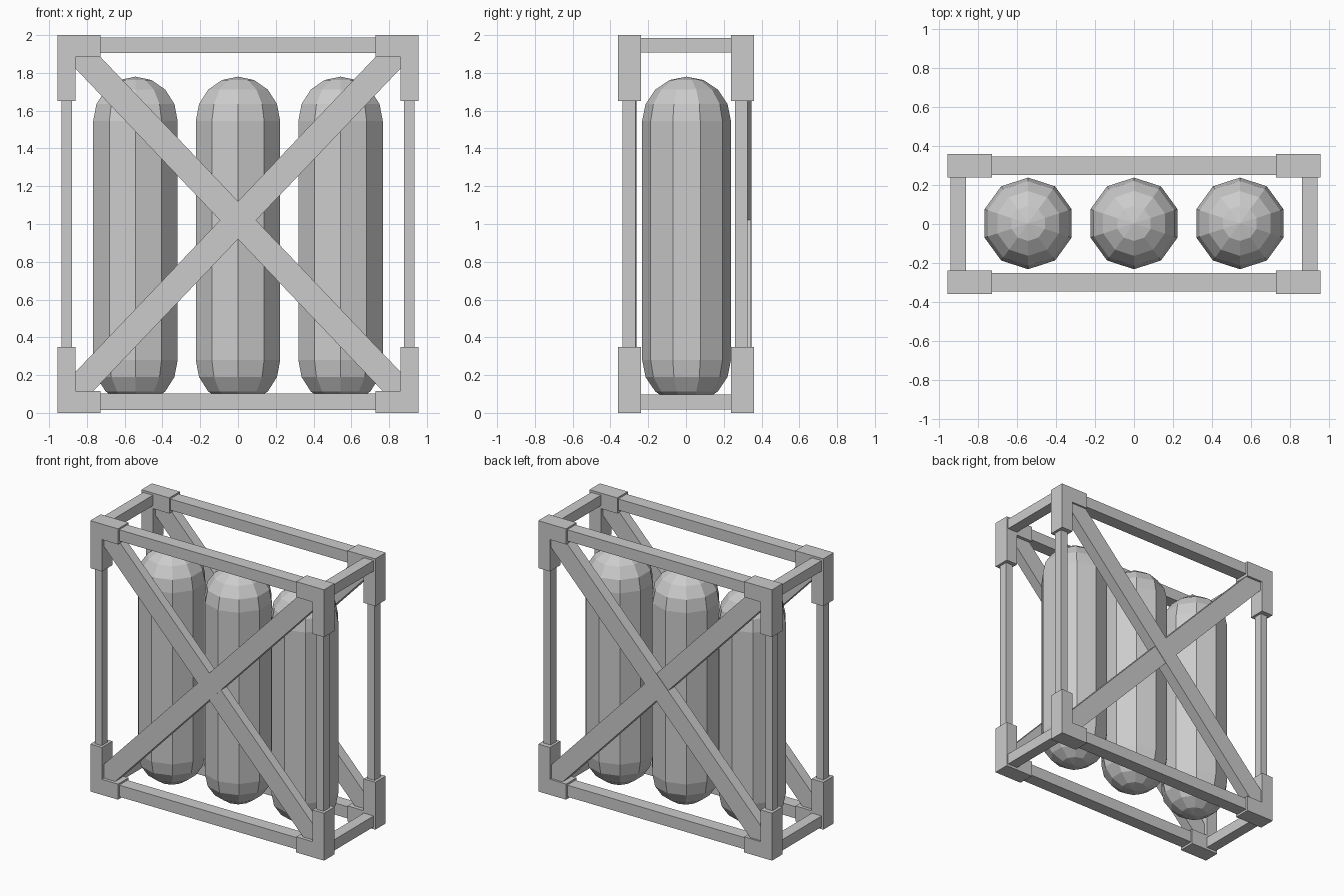
import bpy, bmesh, math
from mathutils import Matrix

cube = bpy.data.objects.get("Cube")
if cube:
    bpy.data.objects.remove(cube, do_unlink=True)

GREY = (0.6, 0.6, 0.6, 1)
metal = bpy.data.materials.new("grey_metal")
metal.use_nodes = True
metal.diffuse_color = GREY
metal.node_tree.nodes["Principled BSDF"].inputs["Base Color"].default_value = GREY


def finish(name, bm):
    bmesh.ops.recalc_face_normals(bm, faces=bm.faces)
    mesh = bpy.data.meshes.new(name)
    bm.to_mesh(mesh)
    bm.free()
    mesh.materials.append(metal)
    obj = bpy.data.objects.new(name, mesh)
    bpy.context.collection.objects.link(obj)
    return obj


def box(name, x, y, z):
    """Box from (min, max) ranges."""
    bm = bmesh.new()
    bmesh.ops.create_cube(bm, size=1)
    for v in bm.verts:
        for i, (a, b) in enumerate((x, y, z)):
            v.co[i] = a if v.co[i] < 0 else b
    return finish(name, bm)


def mirrored(lo, hi, sign):
    return tuple(sorted((lo * sign, hi * sign)))


def bracket(name, sx, sy, top):
    """L-shaped corner piece: short leg along x, long leg along z."""
    arm, leg = 0.115, 0.35
    profile = [(0.955, 0), (0.728, 0), (0.728, arm),
               (0.86, arm), (0.86, leg), (0.955, leg)]
    bm = bmesh.new()
    verts = [bm.verts.new((sx * x, sy * 0.36, 2 - z if top else z)) for x, z in profile]
    face = bm.faces.new(verts)
    out = bmesh.ops.extrude_face_region(bm, geom=[face])
    moved = [g for g in out["geom"] if isinstance(g, bmesh.types.BMVert)]
    bmesh.ops.translate(bm, verts=moved, vec=(0, -sy * 0.122, 0))
    return finish(name, bm)


def brace(name, direction, y):
    """Diagonal bar crossing one long side."""
    half_x, slope = 0.865, 1.05
    angle = math.atan(slope)
    bar = box(name, (-half_x / math.cos(angle), half_x / math.cos(angle)),
              y, (-0.069, 0.069))
    bar.data.transform(Matrix.Translation((0, 0, 1.02)) @
                       Matrix.Rotation(-direction * angle, 4, "Y"))
    return bar


def tank(name, x):
    """Ten-sided capsule: a sphere split at the equator and stretched."""
    bm = bmesh.new()
    bmesh.ops.create_uvsphere(bm, u_segments=10, v_segments=8, radius=0.235)
    equator = [e for e in bm.edges if all(abs(v.co.z) < 0.001 for v in e.verts)]
    bmesh.ops.split_edges(bm, edges=equator)
    for f in bm.faces:
        f.tag = f.calc_center_median().z > 0
    for v in bm.verts:
        v.co.z += 1.545 if v.link_faces[0].tag else 0.28
    rims = [e for e in bm.edges if e.is_boundary]
    bmesh.ops.bridge_loops(bm, edges=rims)
    bmesh.ops.translate(bm, verts=bm.verts, vec=(x, 0.003, 0))
    return finish(name, bm)


# Corner brackets and upright posts
for sx, side in ((1, "left"), (-1, "right")):
    for sy, end in ((-1, "front"), (1, "back")):
        for top, level in ((True, "top"), (False, "bottom")):
            bracket(f"{level}_{end}_{side}_bracket", sx, sy, top)
        post_y = (-0.336, -0.268) if sy < 0 else (0.26, 0.326)
        box(f"{end}_{side}_post", mirrored(0.878, 0.935, sx), post_y, (0.2, 1.8))

# Horizontal rails
for level, z in (("top", (1.905, 1.988)), ("bottom", (0.016, 0.102))):
    for sy, end in ((-1, "front"), (1, "back")):
        box(f"{level}_{end}_rail", (-0.8, 0.8), mirrored(0.25, 0.346, sy), z)
    for sx, side in ((1, "left"), (-1, "right")):
        box(f"{level}_{side}_rail", mirrored(0.862, 0.942, sx), (-0.3, 0.3),
            (z[0] + 0.002, z[1] - 0.004))

# Crossed braces on both long sides
brace("front_rising_brace", 1, (-0.337, -0.262))
brace("front_falling_brace", -1, (-0.335, -0.267))
brace("back_rising_brace", 1, (0.265, 0.347))
brace("back_falling_brace", -1, (0.267, 0.344))

# Tanks
for name, x in (("right_tank", -0.543), ("middle_tank", 0), ("left_tank", 0.543)):
    tank(name, x)
